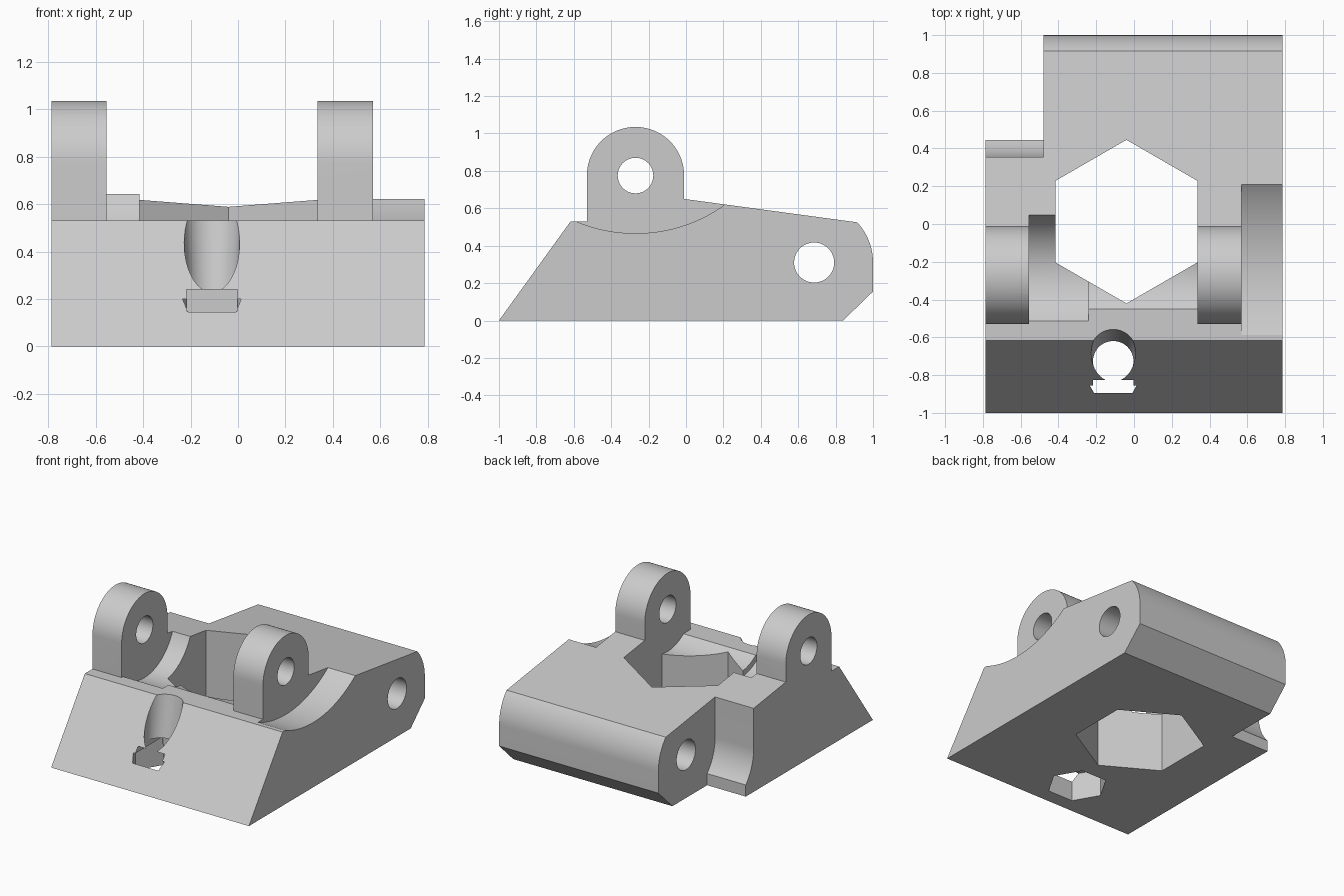
import bpy, bmesh, math

cube = bpy.data.objects.get("Cube")
if cube:
    bpy.data.objects.remove(cube, do_unlink=True)

grey = bpy.data.materials.new("plain_grey")
grey.use_nodes = True
grey.diffuse_color = (0.6, 0.6, 0.6, 1)
grey.node_tree.nodes["Principled BSDF"].inputs["Base Color"].default_value = (0.6, 0.6, 0.6, 1)


def loft(name, start, end):
    """Solid between two matching rings of 3D points."""
    bm = bmesh.new()
    a = [bm.verts.new(p) for p in start]
    b = [bm.verts.new(p) for p in end]
    bm.faces.new(a)
    bm.faces.new(b)
    for i in range(len(a)):
        j = (i + 1) % len(a)
        bm.faces.new((a[i], a[j], b[j], b[i]))
    bmesh.ops.recalc_face_normals(bm, faces=bm.faces)
    mesh = bpy.data.meshes.new(name)
    bm.to_mesh(mesh)
    bm.free()
    mesh.materials.append(grey)
    ob = bpy.data.objects.new(name, mesh)
    bpy.context.collection.objects.link(ob)
    return ob


def across(name, profile, x0, x1):
    """Extrude a (y, z) profile along x."""
    return loft(name, [(x0, y, z) for y, z in profile], [(x1, y, z) for y, z in profile])


def upright(name, outline, z0, z1):
    """Extrude an (x, y) outline along z."""
    return loft(name, [(x, y, z0) for x, y in outline], [(x, y, z1) for x, y in outline])


def arc(centre, r, a0, a1, n):
    steps = [math.radians(a0 + (a1 - a0) * i / n) for i in range(n + 1)]
    return [(centre[0] + r * math.cos(t), centre[1] + r * math.sin(t)) for t in steps]


def circle(centre, r, n=64, turn=0):
    return arc(centre, r, turn, turn + 360, n)[:-1]


def combine(target, tool, operation="DIFFERENCE"):
    mod = target.modifiers.new("combine", "BOOLEAN")
    mod.operation = operation
    mod.solver = "EXACT"
    mod.object = tool
    bpy.context.view_layer.objects.active = target
    bpy.ops.object.modifier_apply(modifier=mod.name)
    bpy.data.objects.remove(tool, do_unlink=True)


PIVOT = (-0.27, 0.775)
PIN = (0.685, 0.31)
HALF = 0.787

# Wedge body with rounded, chamfered back
profile = [(-1, 0), (0.84, 0), (1, 0.155)]
profile += arc(PIN, 0.315, 0, 43, 16)
profile += [(-0.01, 0.65), (-0.2, 0.53), (-0.617, 0.53)]
body = across("bracket_body", profile, -HALF, HALF)

# Two round-topped lugs
lug = [(-0.53, 0.4), (-0.01, 0.4)] + arc(PIVOT, 0.26, 0, 180, 40)
for x0, x1 in ((-HALF, -0.555), (0.335, 0.57)):
    combine(body, across("lug", lug, x0, x1), "UNION")

# Clearances around the lugs
combine(body, across("side_clearance", circle((-0.27, 1.286), 0.82, 128), 0.57, 1))
combine(body, across("inner_pocket", circle(PIVOT, 0.345, 96), -0.555, -0.24))
combine(body, across("middle_pocket", circle(PIVOT, 0.304, 96), -0.3, 0.335))

# Back corner notch with a curved foot
notch = [(0.445, -0.1), (1.2, -0.1), (1.2, 0.8), (0.355, 0.8)]
notch += arc(PIN, 0.33, 180, 223.3, 20)
combine(body, across("corner_notch", notch, -1, -0.48))

# Pivot and pin holes
combine(body, across("pivot_hole", circle(PIVOT, 0.095), -1, 1))
combine(body, across("pin_hole", circle(PIN, 0.107), -1, 1))

# Large hexagonal opening
combine(body, upright("hex_opening", circle((-0.04, 0.0125), 0.433, 6, 30), -0.1, 0.9))

# Slanted screw hole with nut pocket and bridge slot below
BX = -0.11
combine(body, upright("nut_pocket", circle((BX, -0.72), 0.202, 6), -0.1, 0.2))
slot = [(BX - 0.107, -0.895), (BX + 0.107, -0.895), (BX + 0.107, -0.545), (BX - 0.107, -0.545)]
combine(body, upright("bridge_slot", slot, 0.15, 0.24))
low = [(x, y, 0.2) for x, y in circle((BX, -0.733), 0.105)]
high = [(x, y, 0.6) for x, y in circle((BX, -0.669), 0.1256)]
combine(body, loft("screw_hole", low, high))

# Smooth curved walls, sharp edges elsewhere
bpy.ops.object.select_all(action="DESELECT")
body.select_set(True)
bpy.context.view_layer.objects.active = body
bpy.ops.object.shade_smooth_by_angle(angle=math.radians(20))
